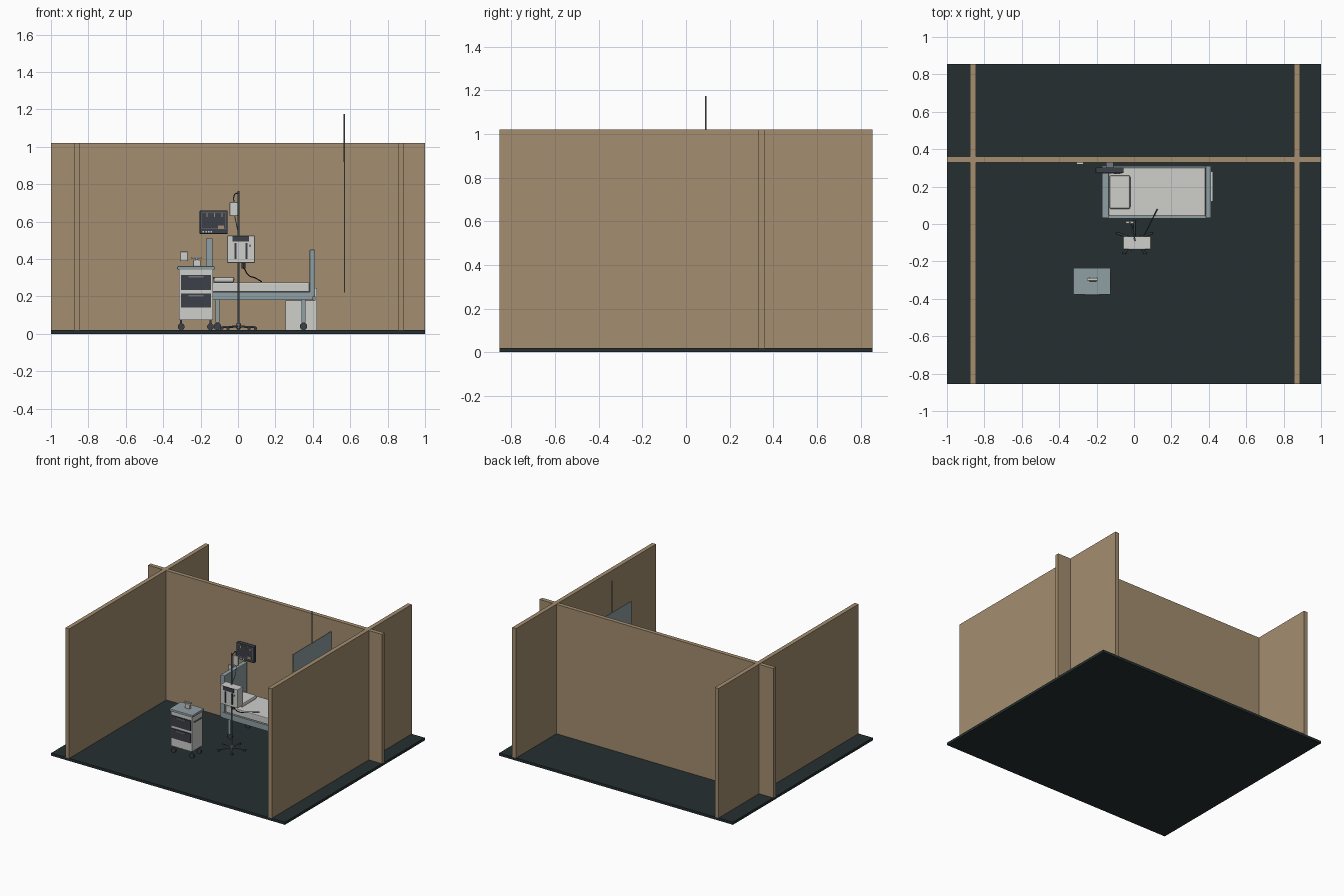
import bpy, bmesh, math
from mathutils import Vector

cube = bpy.data.objects.get("Cube")
if cube:
    bpy.data.objects.remove(cube, do_unlink=True)


def material(name, r, g, b):
    m = bpy.data.materials.new(name)
    m.use_nodes = True
    m.diffuse_color = (r, g, b, 1)
    m.node_tree.nodes["Principled BSDF"].inputs["Base Color"].default_value = (r, g, b, 1)
    return m


TAN = material("tan_wall", 0.37, 0.27, 0.16)
FLOOR = material("dark_floor", 0.018, 0.028, 0.03)
WHITE = material("off_white", 0.62, 0.62, 0.6)
BLUE = material("blue_grey", 0.28, 0.35, 0.37)
DARK = material("charcoal", 0.045, 0.05, 0.065)
METAL = material("steel", 0.16, 0.19, 0.22)


def box(name, mat, x, y, z, bevel=0):
    """Box spanning the given (min, max) ranges."""
    bm = bmesh.new()
    bmesh.ops.create_cube(bm, size=1)
    for v in bm.verts:
        v.co = [sum(r) / 2 + c * (r[1] - r[0]) for c, r in zip(v.co, (x, y, z))]
    mesh = bpy.data.meshes.new(name)
    bm.to_mesh(mesh)
    bm.free()
    ob = bpy.data.objects.new(name, mesh)
    bpy.context.collection.objects.link(ob)
    mesh.materials.append(mat)
    if bevel:
        mod = ob.modifiers.new("soft_edges", "BEVEL")
        mod.width, mod.segments = bevel, 2
    return ob


def rod(name, mat, a, b, radius, sides=12):
    """Cylinder from point a to point b."""
    a, b = Vector(a), Vector(b)
    bpy.ops.mesh.primitive_cylinder_add(vertices=sides, radius=radius,
                                        depth=(b - a).length, location=(a + b) / 2)
    ob = bpy.context.object
    ob.name = name
    ob.rotation_euler = (b - a).to_track_quat("Z", "Y").to_euler()
    ob.data.materials.append(mat)
    bpy.ops.object.shade_smooth_by_angle()
    return ob


def tube(name, mat, points, radius):
    """Smooth tube through the points."""
    cu = bpy.data.curves.new(name, "CURVE")
    cu.dimensions = "3D"
    cu.bevel_depth, cu.bevel_resolution, cu.resolution_u = radius, 2, 6
    sp = cu.splines.new("BEZIER")
    sp.bezier_points.add(len(points) - 1)
    for p, co in zip(sp.bezier_points, points):
        p.co = co
        p.handle_left_type = p.handle_right_type = "AUTO"
    cu.materials.append(mat)
    ob = bpy.data.objects.new(name, cu)
    bpy.context.collection.objects.link(ob)


def caster(name, x, y, radius=0.018):
    z = 0.02 + radius
    rod(name + "_wheel", DARK, (x, y - 0.007, z), (x, y + 0.007, z), radius, 16)
    rod(name + "_stem", METAL, (x, y, z), (x, y, z + 0.035), 0.005)


# Room
box("floor", FLOOR, (-1, 1), (-0.855, 0.855), (0, 0.02))
box("back_wall", TAN, (-1, 1), (0.33, 0.362), (0.02, 1.02))
box("right_wall", TAN, (-0.878, -0.845), (-0.855, 0.855), (0.02, 1.021))
box("left_wall", TAN, (0.855, 0.888), (-0.855, 0.855), (0.02, 1.021))

# Hanging divider
box("divider_panel", BLUE, (0.566, 0.572), (-0.14, 0.325), (0.22, 0.93))
rod("divider_rod", METAL, (0.569, 0.09, 0.92), (0.569, 0.09, 1.175), 0.004)

# Bed
box("bed_frame", BLUE, (-0.15, 0.4), (0.03, 0.31), (0.18, 0.225))
box("mattress", WHITE, (-0.135, 0.382), (0.042, 0.302), (0.225, 0.275), 0.005)
box("pillow", WHITE, (-0.132, -0.02), (0.08, 0.26), (0.275, 0.305), 0.01)
box("headboard", BLUE, (-0.172, -0.136), (0.032, 0.31), (0.18, 0.51), 0.004)
box("footboard", BLUE, (0.383, 0.412), (0.032, 0.31), (0.2, 0.45), 0.004)
for x in (-0.11, 0.35):
    for y in (0.06, 0.28):
        box("bed_leg", BLUE, (x - 0.01, x + 0.01), (y - 0.01, y + 0.01), (0.06, 0.18))
        caster("bed_caster", x, y, 0.02)

# Bedside cabinet
box("bedside_cabinet", WHITE, (0.255, 0.42), (0.12, 0.27), (0.02, 0.178))
box("cabinet_back", WHITE, (0.413, 0.423), (0.12, 0.28), (0.02, 0.245))

# Wall monitor with mount
box("monitor", DARK, (-0.205, -0.055), (0.272, 0.303), (0.535, 0.66), 0.003)
box("monitor_screen", METAL, (-0.195, -0.065), (0.2705, 0.273), (0.56, 0.65))
box("monitor_screen_glass", DARK, (-0.192, -0.068), (0.269, 0.272), (0.563, 0.647))
box("monitor_mount", METAL, (-0.15, -0.11), (0.3, 0.332), (0.57, 0.62))
box("monitor_label", TAN, (-0.107, -0.075), (0.267, 0.27), (0.56, 0.58))
for i in range(4):
    x = -0.185 + i * 0.014
    box("monitor_button", WHITE, (x - 0.004, x + 0.004), (0.269, 0.273), (0.541, 0.55))
for x in (-0.165, -0.125, -0.085):
    box("monitor_mark", TAN, (x - 0.003, x + 0.003), (0.267, 0.27), (0.625, 0.645))

# Wall dispenser
box("wall_dispenser", WHITE, (-0.307, -0.27), (0.318, 0.331), (0.39, 0.44), 0.003)

# Drip stand with five feet
PX, PY = 0.003, -0.08
rod("stand_pole", METAL, (PX, PY, 0.03), (PX, PY, 0.765), 0.006)
rod("stand_hub", METAL, (PX, PY, 0.028), (PX, PY, 0.055), 0.014)
for i in range(5):
    a = math.radians(90 + 72 * i)
    ex, ey = PX + 0.095 * math.cos(a), PY + 0.095 * math.sin(a)
    rod("stand_foot", METAL, (PX, PY, 0.04), (ex, ey, 0.036), 0.005, 8)
    rod("stand_wheel", DARK, (ex, ey - 0.004, 0.029), (ex, ey + 0.004, 0.029), 0.009)
tube("bag_hook", METAL, [(PX, PY, 0.74), (-0.005, -0.04, 0.752), (-0.022, 0.006, 0.735),
                         (-0.022, 0.008, 0.7)], 0.003)
box("drip_bag", WHITE, (-0.045, 0), (0, 0.016), (0.63, 0.705), 0.005)

# Pump on the stand
box("pump_body", WHITE, (-0.058, 0.09), (-0.135, -0.066), (0.38, 0.525), 0.003)
box("pump_display", DARK, (-0.03, 0.06), (-0.139, -0.134), (0.493, 0.524))
for x in (-0.013, 0.045):
    box("pump_channel", DARK, (x - 0.005, x + 0.005), (-0.141, -0.134), (0.4, 0.485))
box("pump_knob", METAL, (0.058, 0.07), (-0.139, -0.134), (0.465, 0.478))
rod("pump_clamp", DARK, (0.03, -0.1, 0.35), (0.03, -0.1, 0.381), 0.011)
tube("bag_line", METAL, [(-0.018, 0.008, 0.632), (-0.005, -0.03, 0.57), (0.005, -0.09, 0.523)], 0.0025)
tube("patient_line", DARK, [(0.03, -0.1, 0.355), (0.055, -0.06, 0.315),
                            (0.09, 0.01, 0.3), (0.125, 0.08, 0.28)], 0.003)

# Drawer cart
box("cart_body", WHITE, (-0.316, -0.135), (-0.37, -0.242), (0.075, 0.345))
box("cart_top", BLUE, (-0.325, -0.125), (-0.378, -0.234), (0.343, 0.362), 0.004)
for low, high in ((0.235, 0.315), (0.14, 0.215)):
    box("cart_drawer", DARK, (-0.306, -0.145), (-0.376, -0.369), (low, high))
    box("drawer_handle", METAL, (-0.265, -0.185), (-0.382, -0.375), (high - 0.014, high - 0.006))
for y in (-0.35, -0.262):
    for x in (-0.304, -0.147):
        caster("cart_caster", x, y)
rod("cart_rail", METAL, (-0.127, -0.35, 0.3), (-0.127, -0.262, 0.3), 0.004)
for y in (-0.345, -0.267):
    rod("cart_rail_bracket", METAL, (-0.136, y, 0.3), (-0.127, y, 0.3), 0.003, 8)

# Pump bottle on the cart
box("bottle", WHITE, (-0.24, -0.2), (-0.307, -0.283), (0.362, 0.395), 0.004)
rod("bottle_neck", WHITE, (-0.22, -0.295, 0.39), (-0.22, -0.295, 0.41), 0.006)
box("bottle_nozzle", WHITE, (-0.25, -0.192), (-0.301, -0.289), (0.402, 0.411))
